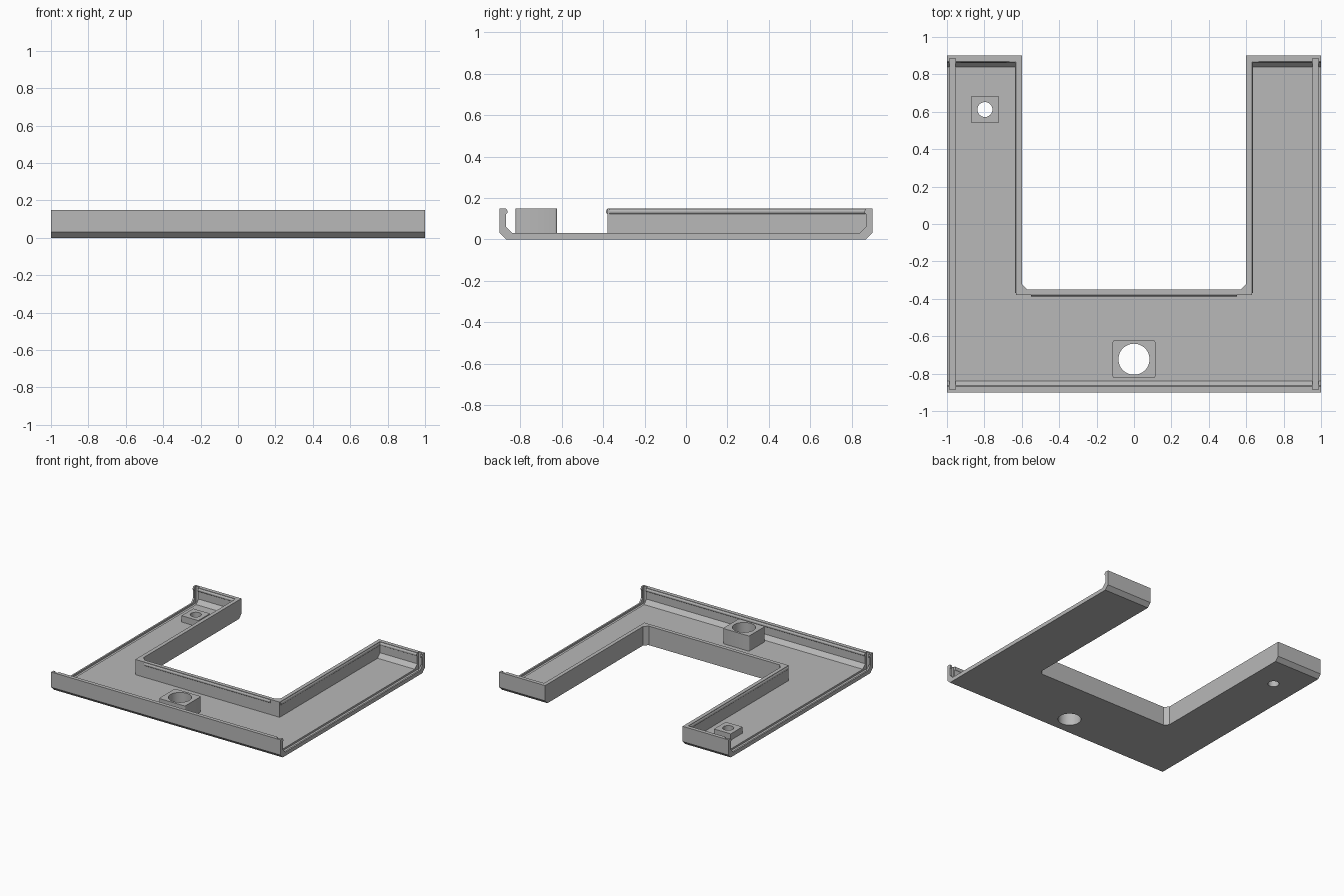
import bpy, bmesh, math
from mathutils import Matrix, Vector

cube = bpy.data.objects.get("Cube")
if cube:
    bpy.data.objects.remove(cube)

GREY = (0.48, 0.48, 0.48, 1)
mat = bpy.data.materials.new("plain grey")
mat.use_nodes = True
mat.diffuse_color = GREY
mat.node_tree.nodes["Principled BSDF"].inputs["Base Color"].default_value = GREY


def finish(name, bm):
    bmesh.ops.recalc_face_normals(bm, faces=bm.faces)
    me = bpy.data.meshes.new(name)
    bm.to_mesh(me)
    bm.free()
    me.materials.append(mat)
    ob = bpy.data.objects.new(name, me)
    bpy.context.collection.objects.link(ob)
    return ob


def prism(name, points, direction):
    """Extrude a closed outline of 3D points along a direction."""
    bm = bmesh.new()
    face = bm.faces.new([bm.verts.new(p) for p in points])
    ext = bmesh.ops.extrude_face_region(bm, geom=[face])
    verts = [v for v in ext["geom"] if isinstance(v, bmesh.types.BMVert)]
    bmesh.ops.translate(bm, verts=verts, vec=direction)
    return finish(name, bm)


def box(name, x0, x1, y0, y1, z0, z1):
    return prism(name, [(x0, y0, z0), (x1, y0, z0), (x1, y1, z0), (x0, y1, z0)],
                 (0, 0, z1 - z0))


def rod(name, start, end, radius, sides):
    a, b = Vector(start), Vector(end)
    turn = (b - a).to_track_quat("Z", "Y").to_matrix().to_4x4()
    bm = bmesh.new()
    bmesh.ops.create_cone(bm, cap_ends=True, segments=sides, radius1=radius, radius2=radius,
                          depth=(b - a).length, matrix=Matrix.Translation((a + b) / 2) @ turn)
    return finish(name, bm)


def combine(ob, tool, operation, keep=False):
    bpy.context.view_layer.objects.active = ob
    mod = ob.modifiers.new("bool", "BOOLEAN")
    mod.object, mod.operation, mod.solver = tool, operation, "EXACT"
    bpy.ops.object.modifier_apply(modifier=mod.name)
    if not keep:
        bpy.data.objects.remove(tool)


# Floor with front and back walls: one side profile, chamfered outside and inside
half = [(0.87, 0), (0.9, 0.03), (0.9, 0.15), (0.87, 0.15), (0.87, 0.062), (0.84, 0.03)]
outline = half + [(-y, z) for y, z in reversed(half)]
tray = prism("tray", [(-1, y, z) for y, z in outline], (2, 0, 0))

# Block that becomes the inner wall
combine(tray, box("inner_wall", -0.63, 0.63, -0.38, 0.88, 0.02, 0.15), "UNION")

# Rounded snap ridges near the top of the walls
Z, R = 0.134, 0.014
ridges = [((-1, -0.876, Z), (1, -0.876, Z)), ((-0.55, -0.373, Z), (0.55, -0.373, Z))]
for s in (-1, 1):
    ridges.append(((s * 0.623, -0.37, Z), (s * 0.623, 0.88, Z)))
    ridges.append(((s * 0.61, 0.876, Z), (s, 0.876, Z)))
for a, b in ridges:
    combine(tray, rod("ridge", a, b, R, 16), "UNION")

# Central opening with chamfered corners
opening = [(-0.6, 1), (-0.6, -0.32), (-0.57, -0.35), (0.57, -0.35), (0.6, -0.32), (0.6, 1)]
combine(tray, prism("opening", [(x, y, -0.1) for x, y in opening], (0, 0, 0.4)), "DIFFERENCE")

# Panel grooves along both open sides, running up into the walls
for s in (-1, 1):
    x0, x1 = sorted((s * 0.955, s * 0.987))
    combine(tray, box("groove", x0, x1, -0.885, 0.885, 0.016, 0.3), "DIFFERENCE")


# Square bosses with through holes
def boss(name, x, y, wide, deep, top, radius, corner):
    block = box(name, x - wide / 2, x + wide / 2, y - deep / 2, y + deep / 2, 0.025, top)
    if corner:
        bm = bmesh.new()
        bm.from_mesh(block.data)
        upright = [e for e in bm.edges if abs(e.verts[0].co.z - e.verts[1].co.z) > 0.01]
        bmesh.ops.bevel(bm, geom=upright, offset=corner, segments=3, profile=0.5,
                        affect="EDGES")
        bm.to_mesh(block.data)
        bm.free()
    hole = rod("hole", (x, y, -0.1), (x, y, 0.3), radius, 48)
    combine(tray, hole, "DIFFERENCE", keep=True)
    combine(block, hole, "DIFFERENCE")
    return block


parts = [tray,
         boss("front_boss", 0, -0.723, 0.228, 0.2, 0.15, 0.083, 0.01),
         boss("arm_boss", -0.797, 0.612, 0.146, 0.146, 0.08, 0.04, 0)]

# Smooth the round surfaces, keep edges sharp
bpy.ops.object.select_all(action="DESELECT")
for ob in parts:
    ob.select_set(True)
bpy.context.view_layer.objects.active = tray
bpy.ops.object.shade_smooth_by_angle(angle=math.radians(31))
